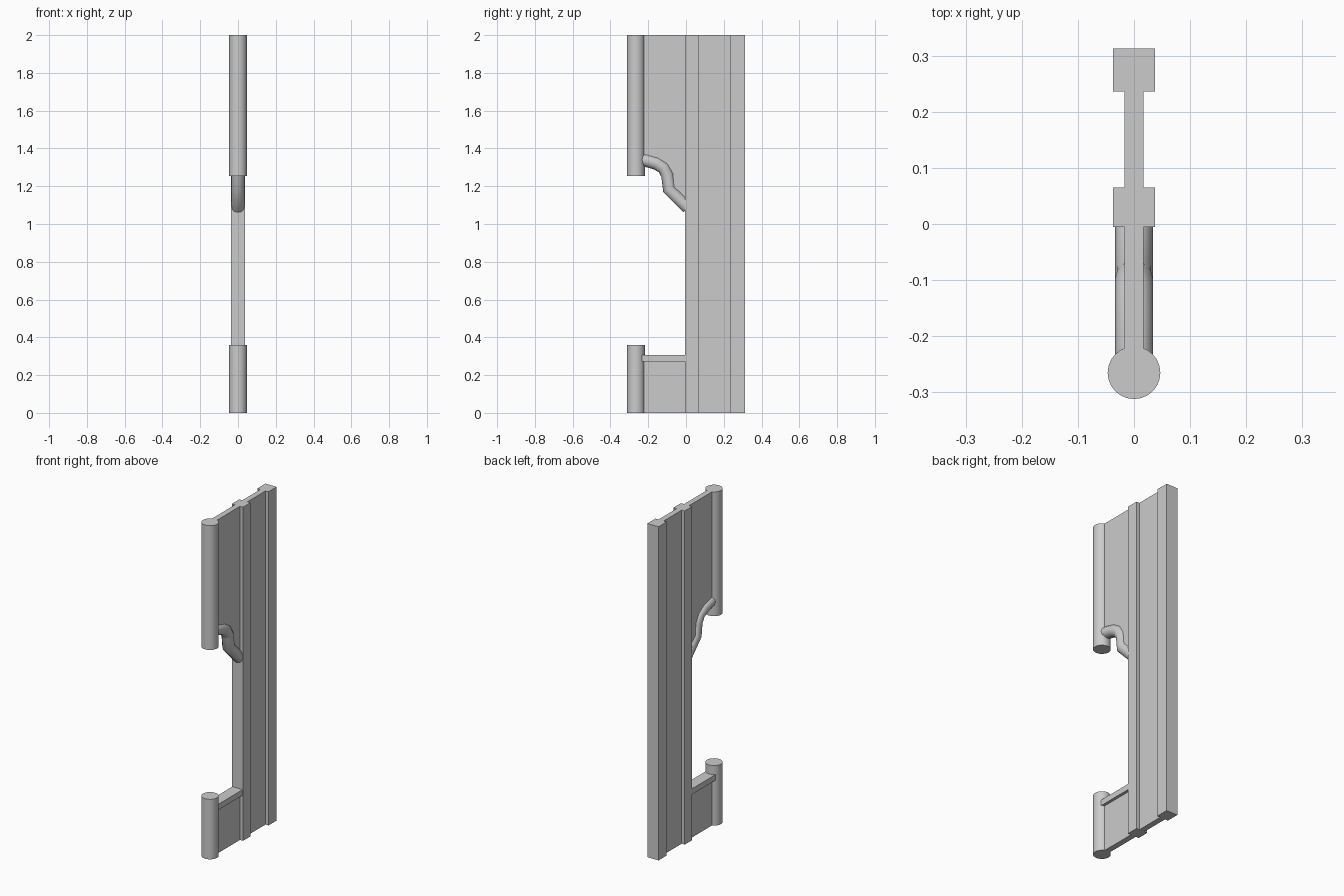
import bpy, bmesh, math
from mathutils import Vector

if "Cube" in bpy.data.objects:
    bpy.data.objects.remove(bpy.data.objects["Cube"])


def link_mesh(name, bm):
    bmesh.ops.recalc_face_normals(bm, faces=bm.faces[:])
    me = bpy.data.meshes.new(name)
    bm.to_mesh(me)
    bm.free()
    ob = bpy.data.objects.new(name, me)
    bpy.context.collection.objects.link(ob)
    return ob


def slab(name, profile, half):
    """Extrude a (y, z) outline across x."""
    bm = bmesh.new()
    face = bm.faces.new([bm.verts.new((-half, y, z)) for y, z in profile])
    ext = bmesh.ops.extrude_face_region(bm, geom=[face])
    verts = [v for v in ext["geom"] if isinstance(v, bmesh.types.BMVert)]
    bmesh.ops.translate(bm, verts=verts, vec=(2 * half, 0, 0))
    return link_mesh(name, bm)


def box(name, y0, y1, z0, z1, half):
    return slab(name, [(y0, z0), (y1, z0), (y1, z1), (y0, z1)], half)


def smooth(ob):
    bpy.ops.object.select_all(action='DESELECT')
    ob.select_set(True)
    bpy.context.view_layer.objects.active = ob
    bpy.ops.object.shade_smooth_by_angle(angle=math.radians(40))


def pole(name, z0, z1):
    bpy.ops.mesh.primitive_cylinder_add(
        vertices=24, radius=0.047, depth=z1 - z0,
        location=(0, -0.265, (z0 + z1) / 2))
    ob = bpy.context.object
    ob.name = name
    smooth(ob)


# Square posts, full height
box("back_post", 0.236, 0.313, 0, 2, 0.037)
box("middle_post", -0.005, 0.065, 0, 2, 0.037)

# Round front poles, broken by the opening
pole("upper_front_pole", 1.255, 2)
pole("lower_front_pole", 0, 0.36)

# Bent branch bordering the top of the opening
path = [(-0.25, 1.342), (-0.215, 1.337), (-0.16, 1.322), (-0.12, 1.298),
        (-0.098, 1.26), (-0.09, 1.185), (0.01, 1.086)]
cu = bpy.data.curves.new("bent_rail", 'CURVE')
cu.dimensions = '3D'
cu.bevel_depth = 0.034
cu.bevel_resolution = 4
cu.use_fill_caps = True
sp = cu.splines.new('POLY')
sp.points.add(len(path) - 1)
for p, (y, z) in zip(sp.points, path):
    p.co = (0, y, z, 1)
rail = bpy.data.objects.new("bent_rail", cu)
bpy.context.collection.objects.link(rail)
bpy.ops.object.select_all(action='DESELECT')
rail.select_set(True)
bpy.context.view_layer.objects.active = rail
bpy.ops.object.convert(target='MESH')
smooth(bpy.context.object)

# Straight rail capping the low panel
box("lower_rail", -0.235, 0.0, 0.272, 0.306, 0.034)

# Thin infill panels
box("back_panel", 0.06, 0.24, 0, 2, 0.017)
box("lower_front_panel", -0.26, 0.0, 0, 0.28, 0.017)
slab("upper_front_panel", path[:-1] + [(0.0, 1.096), (0.0, 2), (-0.25, 2)], 0.017)
